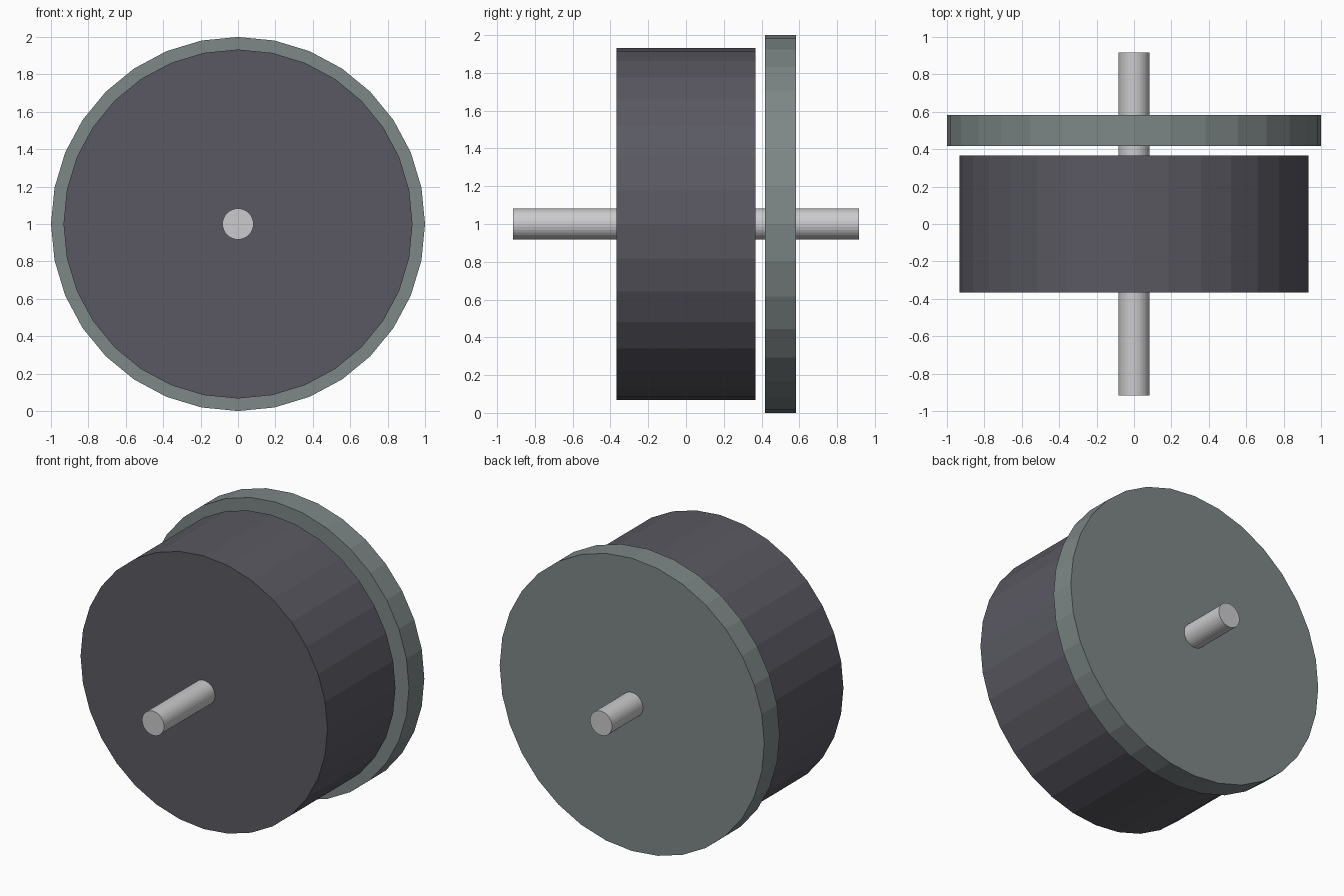
import bpy, math

if "Cube" in bpy.data.objects:
    bpy.data.objects.remove(bpy.data.objects["Cube"])


def material(name, rgb):
    # sRGB 0-255 to linear
    lin = [((c / 255 + 0.055) / 1.055) ** 2.4 for c in rgb]
    m = bpy.data.materials.new(name)
    m.diffuse_color = (*lin, 1)
    m.use_nodes = True
    m.node_tree.nodes["Principled BSDF"].inputs["Base Color"].default_value = m.diffuse_color
    return m


def cylinder(name, radius, y0, y1, mat):
    # 32-sided cylinder lying along y, centred at z = 1
    bpy.ops.mesh.primitive_cylinder_add(
        vertices=32, radius=radius, depth=y1 - y0,
        location=(0, (y0 + y1) / 2, 1), rotation=(math.pi / 2, 0, 0))
    ob = bpy.context.object
    ob.name = name
    ob.data.materials.append(mat)
    return ob


drum_grey = material("dark grey", (90, 89, 98))
disc_grey = material("green grey", (126, 135, 135))
axle_grey = material("light grey", (203, 202, 204))

# Wide drum, thin flange disc behind it, and the axle through both
cylinder("drum", 0.933, -0.367, 0.367, drum_grey)
cylinder("flange_disc", 1.0, 0.417, 0.583, disc_grey)
cylinder("axle", 0.083, -0.917, 0.917, axle_grey)
